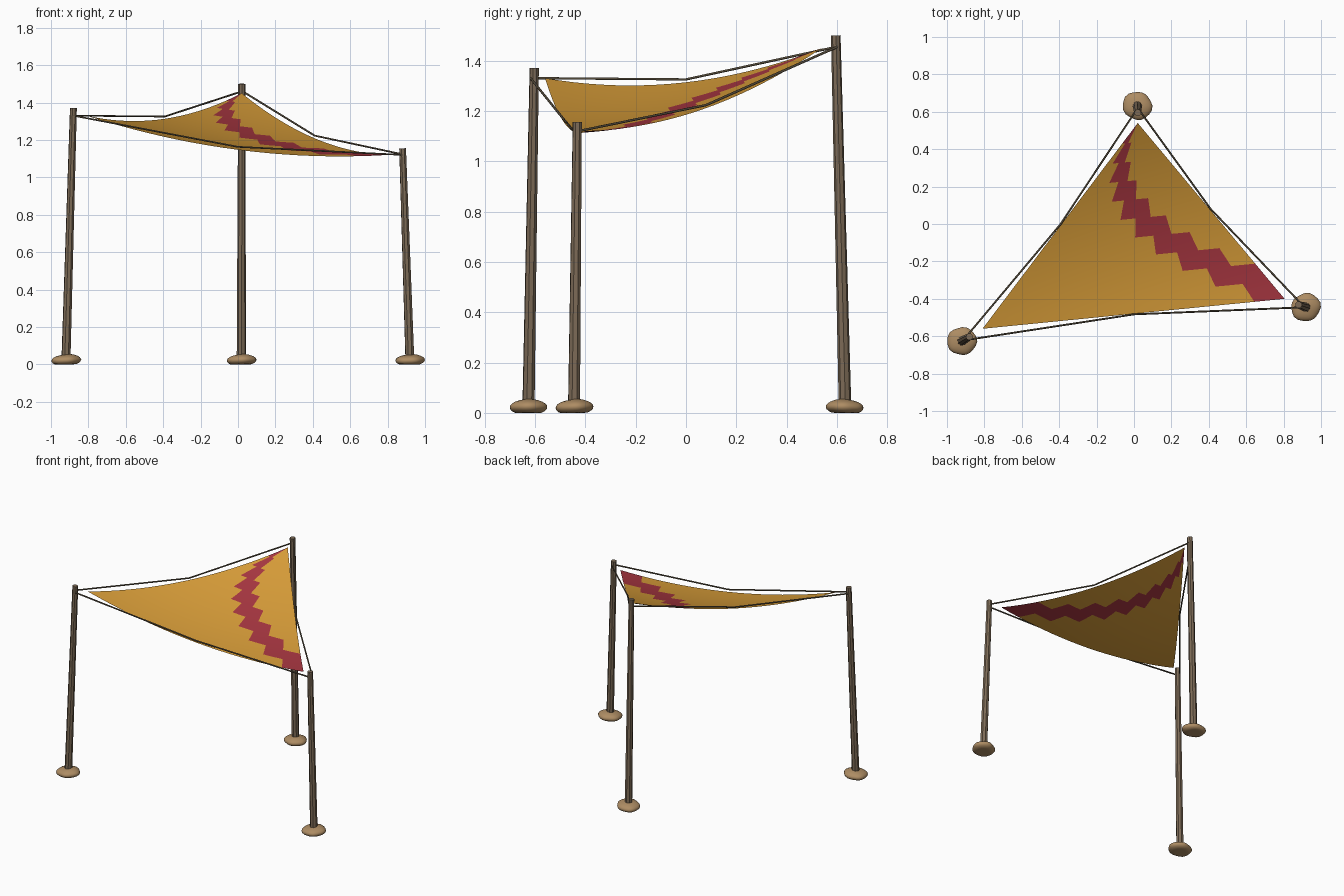
import bpy, bmesh, math, random
from mathutils import Vector

random.seed(4)
cube = bpy.data.objects.get("Cube")
if cube:
    bpy.data.objects.remove(cube, do_unlink=True)


def material(name, *srgb):
    lin = [((c + 0.055) / 1.055) ** 2.4 for c in srgb] + [1]
    m = bpy.data.materials.new(name)
    m.use_nodes = True
    m.diffuse_color = lin
    m.node_tree.nodes["Principled BSDF"].inputs["Base Color"].default_value = lin
    return m


gold = material("gold cloth", 0.84, 0.61, 0.22)
red = material("red cloth", 0.65, 0.21, 0.25)
wood = material("weathered wood", 0.49, 0.42, 0.34)
stone = material("tan stone", 0.68, 0.55, 0.39)
cord = material("dark cord", 0.36, 0.32, 0.25)


def add_object(name, bm, mats, angle=None):
    mesh = bpy.data.meshes.new(name)
    bm.to_mesh(mesh)
    bm.free()
    for m in mats:
        mesh.materials.append(m)
    ob = bpy.data.objects.new(name, mesh)
    bpy.context.collection.objects.link(ob)
    if angle:
        bpy.ops.object.select_all(action='DESELECT')
        ob.select_set(True)
        bpy.context.view_layer.objects.active = ob
        bpy.ops.object.shade_smooth_by_angle(angle=math.radians(angle))
    return ob


def pole(name, foot, top):
    # Tapered log between two points
    bm = bmesh.new()
    axis = top - foot
    bmesh.ops.create_cone(bm, cap_ends=True, segments=8, radius1=0.025,
                          radius2=0.019, depth=axis.length)
    turn = axis.to_track_quat('Z', 'Y')
    for v in bm.verts:
        v.co = turn @ v.co + (foot + top) / 2
    add_object(name, bm, [wood])


def footing(name, foot):
    # Flattened, slightly irregular stone with a flat underside
    bm = bmesh.new()
    bmesh.ops.create_icosphere(bm, subdivisions=3, radius=1)
    phase = random.uniform(0, 6)
    for v in bm.verts:
        a = math.atan2(v.co.y, v.co.x)
        r = 0.077 * (1 + 0.04 * math.sin(2 * a + phase) + 0.03 * math.sin(5 * a + phase))
        z = 0.022 + v.co.z * 0.032 + 0.003 * math.sin(a + phase)
        v.co = (foot.x + v.co.x * r, foot.y + v.co.y * r, max(z, 0))
    add_object(name, bm, [stone], 50)


def rope(name, points):
    curve = bpy.data.curves.new(name, 'CURVE')
    curve.dimensions = '3D'
    curve.bevel_depth = 0.005
    curve.bevel_resolution = 1
    curve.use_fill_caps = True
    spline = curve.splines.new('POLY')
    spline.points.add(len(points) - 1)
    for p, co in zip(spline.points, points):
        p.co = (*co, 1)
    curve.materials.append(cord)
    bpy.context.collection.objects.link(bpy.data.objects.new(name, curve))


# Three leaning poles on stone footings: foot, top, rope height
poles = {
    "right": (Vector((-0.92, -0.626, 0.02)), Vector((-0.88, -0.603, 1.37)), 1.33),
    "left": (Vector((0.919, -0.445, 0.02)), Vector((0.88, -0.432, 1.155)), 1.12),
    "back": (Vector((0.018, 0.632, 0.02)), Vector((0.02, 0.595, 1.5)), 1.455),
}
ties = {}
for side, (foot, top, height) in poles.items():
    pole(side + "_pole", foot, top)
    footing(side + "_footing", foot)
    ties[side] = foot.lerp(top, (height - foot.z) / (top.z - foot.z))

# Ropes sag to a mid point on each side
centre = sum(ties.values(), Vector()) / 3
for a, b, mid in (("right", "left", (0, -0.483, 1.163)),
                  ("left", "back", (0.41, 0.08, 1.223)),
                  ("back", "right", (-0.392, 0.0, 1.325))):
    out = (ties[a] + ties[b]) / 2 - centre
    out.z = 0
    out = out.normalized() * 0.014
    rope(f"{a}_to_{b}_rope", [ties[a] + out, Vector(mid), ties[b] + out])

# Sagging triangular sail, rows fanning out from the back corner
corner_r = Vector((-0.81, -0.56, 1.33))
corner_l = Vector((0.805, -0.40, 1.12))
corner_b = Vector((0.02, 0.54, 1.45))
N = 20


def sail_point(u, v):
    wr, wl, wb = v * (1 - u), v * u, 1 - v
    p = corner_r * wr + corner_l * wl + corner_b * wb
    p.z -= 0.31 * (wr * wl + wl * wb + wb * wr)
    return p


bm = bmesh.new()
rows = [[bm.verts.new(corner_b)] * (N + 1)]
for r in range(1, N + 1):
    rows.append([bm.verts.new(sail_point(c / N, r / N)) for c in range(N + 1)])
for r in range(N):
    for c in range(N):
        quad = (rows[r][c], rows[r + 1][c], rows[r + 1][c + 1], rows[r][c + 1])
        face = bm.faces.new(list(dict.fromkeys(quad)))
        # Stepped stripe, two bands wide, running down the diagonal
        face.material_index = int(c // 2 - r // 2 in (0, 1))
add_object("sail", bm, [gold, red], 60)
